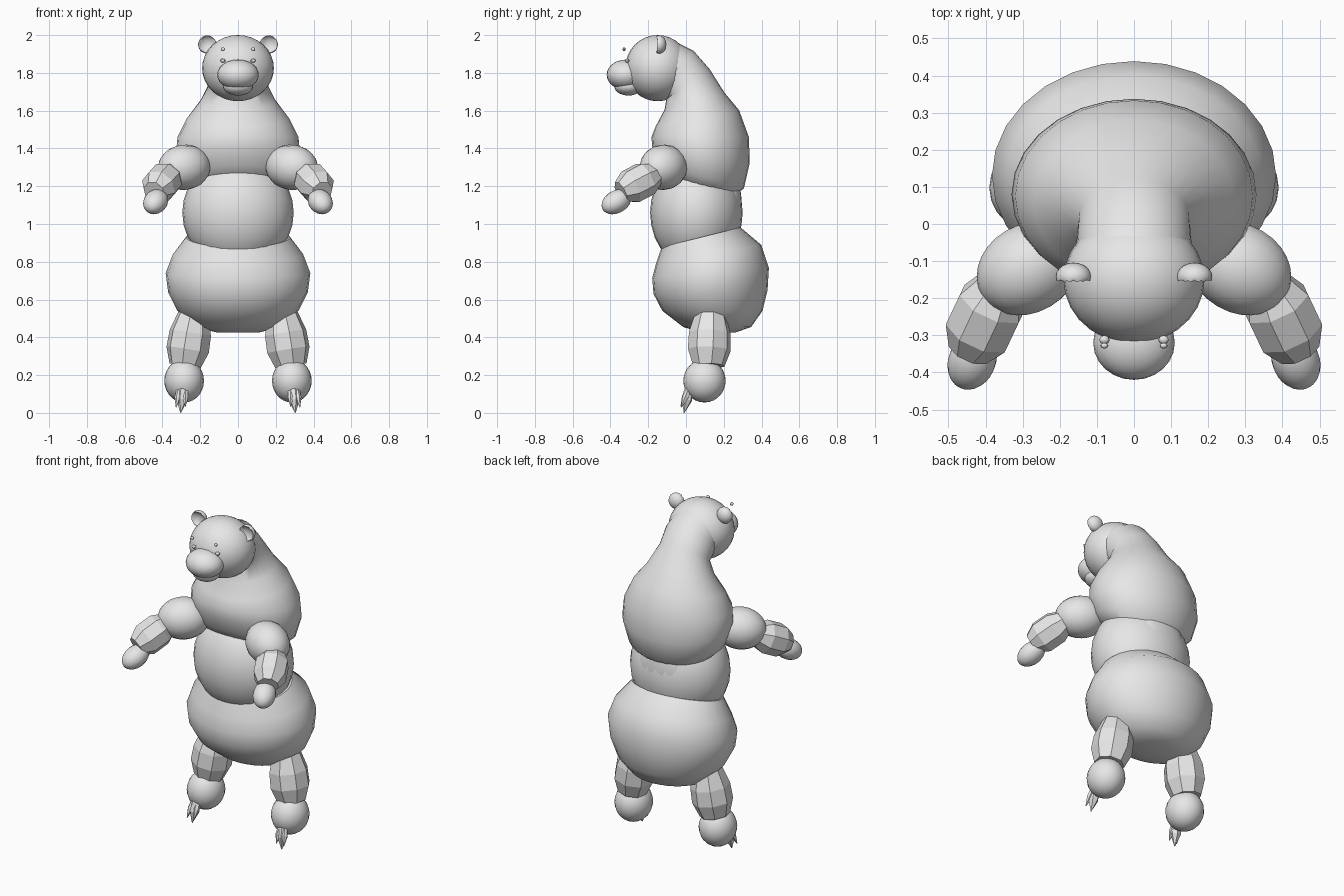
import bpy, bmesh, math
from mathutils import Vector, Matrix

if "Cube" in bpy.data.objects:
    bpy.data.objects.remove(bpy.data.objects["Cube"])

fur = bpy.data.materials.new("grey_fur")
fur.diffuse_color = (0.8, 0.8, 0.8, 1)
fur.use_nodes = True
fur.node_tree.nodes["Principled BSDF"].inputs["Base Color"].default_value = fur.diffuse_color


def finish(name, bm, angle=40):
    """Turn a bmesh into an object, smooth below the given angle (0 = flat)."""
    bmesh.ops.recalc_face_normals(bm, faces=bm.faces)
    me = bpy.data.meshes.new(name)
    bm.to_mesh(me)
    bm.free()
    me.materials.append(fur)
    ob = bpy.data.objects.new(name, me)
    bpy.context.collection.objects.link(ob)
    if angle:
        bpy.ops.object.select_all(action='DESELECT')
        ob.select_set(True)
        bpy.context.view_layer.objects.active = ob
        bpy.ops.object.shade_smooth_by_angle(angle=math.radians(angle))
    return ob


def ball(name, center, radii, axis=None, segs=24, rings=14, edit=None):
    """Ellipsoid; with an axis, its local z points along that direction."""
    bm = bmesh.new()
    bmesh.ops.create_uvsphere(bm, u_segments=segs, v_segments=rings, radius=1)
    if edit:
        edit(bm)
    rot = Vector(axis).to_track_quat('Z', 'Y').to_matrix().to_4x4() if axis else Matrix()
    mat = Matrix.Translation(center) @ rot @ Matrix.Diagonal((*radii, 1))
    bmesh.ops.transform(bm, matrix=mat, verts=bm.verts)
    return finish(name, bm)


def skin(name, loops, angle):
    """Join equal-length point loops into a closed skin."""
    bm = bmesh.new()
    rows = [[bm.verts.new(p) for p in loop] for loop in loops]
    n = len(rows[0])
    for a, b in zip(rows, rows[1:]):
        for i in range(n):
            j = (i + 1) % n
            bm.faces.new((a[i], a[j], b[j], b[i]))
    bm.faces.new(rows[0][::-1])
    bm.faces.new(rows[-1])
    return finish(name, bm, angle)


def body(name, rings, n=28):
    """Rings of (y, z, half width, half depth, tilt in degrees)."""
    loops = []
    for y, z, rx, ry, tilt in rings:
        t = math.radians(tilt)
        loop = []
        for i in range(n):
            a = math.tau * i / n
            d = ry * math.sin(a)
            loop.append((rx * math.cos(a), y + d * math.cos(t), z + d * math.sin(t)))
        loops.append(loop)
    return skin(name, loops, 45)


def barrel(name, start, end, profile, n):
    """Faceted limb from (fraction along axis, radius) pairs."""
    start, end = Vector(start), Vector(end)
    q = (end - start).to_track_quat('Z', 'Y')
    loops = [[start.lerp(end, f) + q @ Vector((r * math.cos(math.tau * (i + .5) / n),
                                               r * math.sin(math.tau * (i + .5) / n), 0))
              for i in range(n)] for f, r in profile]
    return skin(name, loops, 0)


def cup_front(bm):
    """Hollow the front of an ear."""
    for v in bm.verts:
        if v.co.y < -0.35:
            v.co.y = -0.7 - v.co.y * 0.9


# Hips, belly, chest with neck, lower back
body("hips", [(.17, .425, .11, .09, 0), (.165, .455, .23, .18, 0), (.14, .54, .32, .265, 0),
              (.13, .64, .37, .302, 2), (.13, .74, .383, .31, 5), (.12, .84, .345, .283, 10),
              (.08, .93, .275, .215, 14)])
ball("belly", (0, .055, 1.06), (.295, .245, .30), segs=28)
body("chest_and_neck", [(.07, 1.18, .22, .17, -18), (.08, 1.25, .295, .235, -15),
                        (.08, 1.36, .33, .26, -8), (.075, 1.46, .32, .258, 0),
                        (.06, 1.56, .27, .225, 11), (.045, 1.65, .20, .165, 16),
                        (.01, 1.74, .15, .14, 35), (-.05, 1.81, .155, .14, 50),
                        (-.12, 1.84, .15, .14, 60)])
ball("lower_back", (0, .235, 1.10), (.15, .06, .17))

# Head
ball("head", (0, -.15, 1.825), (.19, .172, .175), segs=28, rings=16)
ball("muzzle", (0, -.32, 1.79), (.11, .10, .08))
ball("chin", (0, -.305, 1.73), (.08, .075, .05))

# Mirrored parts
for side, s in (("left", 1), ("right", -1)):
    ball(side + "_ear", (s * .163, -.142, 1.95), (.048, .038, .048), segs=20, edit=cup_front)
    ball(side + "_eye", (s * .08, -.312, 1.865), (.014, .012, .01), segs=8, rings=6)
    ball(side + "_brow", (s * .08, -.328, 1.925), (.011, .008, .01), segs=8, rings=6)

    # Arm
    ball(side + "_upper_arm", (s * .285, -.12, 1.30), (.12, .12, .145), axis=(s * .85, -.5, -.1), segs=18)
    barrel(side + "_forearm", (s * .36, -.165, 1.265), (s * .445, -.345, 1.17),
           [(0, .065), (.28, .095), (.72, .095), (1, .06)], 8)
    ball(side + "_paw", (s * .436, -.368, 1.118), (.064, .06, .086), axis=(s * .05, -.12, -.07), segs=18)

    # Leg
    barrel(side + "_knee", (s * .28, .12, .25), (s * .235, .13, .53),
           [(0, .085), (.3, .115), (.62, .112), (1, .08)], 8)
    ball(side + "_foot", (s * .285, .098, .17), (.105, .112, .115), segs=20)
    for dx, tip, r in ((0, 0, .03), (-.025, .035, .018), (.025, .03, .018)):
        barrel(side + "_claw", (s * (.295 + dx * .6), .015, .125), (s * (.303 + dx), -.01 - tip * .5, tip),
               [(0, r * .8), (.45, r), (1, .002)], 6)
